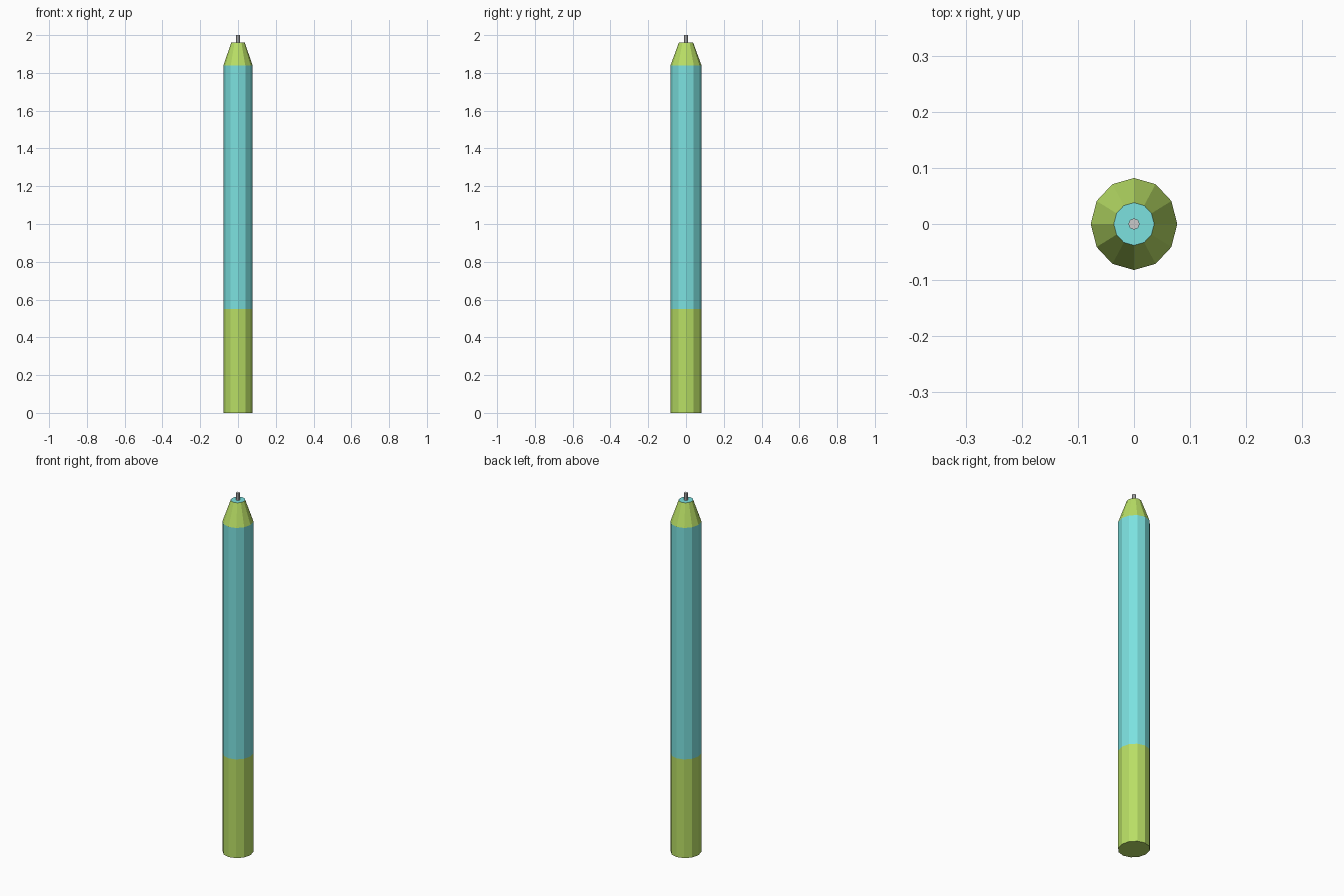
import bpy, bmesh
from math import cos, sin, tau

if "Cube" in bpy.data.objects:
    bpy.data.objects.remove(bpy.data.objects["Cube"])

RX, RY = 0.077, 0.082      # barrel is slightly oval
NX, NY = 0.036, 0.038      # blunt end of the nose


def material(name, color):
    m = bpy.data.materials.new(name)
    m.diffuse_color = (*color, 1)
    m.use_nodes = True
    m.node_tree.nodes["Principled BSDF"].inputs["Base Color"].default_value = m.diffuse_color
    return m


def tube(name, rings, sides, mat=None, cap_bottom=False, cap_top=False):
    """Flat-sided tube through oval rings given as (rx, ry, z)."""
    bm = bmesh.new()
    loops = [[bm.verts.new((rx * cos(tau * i / sides), ry * sin(tau * i / sides), z))
              for i in range(sides)] for rx, ry, z in rings]
    for a, b in zip(loops, loops[1:]):
        for i in range(sides):
            j = (i + 1) % sides
            bm.faces.new((a[i], a[j], b[j], b[i]))
    if cap_bottom:
        bm.faces.new(loops[0][::-1])
    if cap_top:
        bm.faces.new(loops[-1])
    mesh = bpy.data.meshes.new(name)
    bm.to_mesh(mesh)
    bm.free()
    obj = bpy.data.objects.new(name, mesh)
    bpy.context.collection.objects.link(obj)
    if mat:
        mesh.materials.append(mat)
    return obj


green = material("lime", (0.48, 0.73, 0.13))
cyan = material("aqua", (0.20, 0.75, 0.74))

# Lower grip, closed at the base
tube("grip", [(RX, RY, 0), (RX, RY, 0.55)], 12, green, cap_bottom=True)
# Long barrel
tube("barrel", [(RX, RY, 0.55), (RX, RY, 1.84)], 12, cyan)
# Tapered nose and its flat end
tube("nose", [(RX, RY, 1.84), (NX, NY, 1.96)], 12, green)
tube("nose_end", [(NX, NY, 1.959), (NX, NY, 1.96)], 12, cyan, cap_top=True)
# Fine writing tip
tube("tip", [(0.01, 0.01, 1.955), (0.01, 0.01, 2.0)], 8, cap_bottom=True, cap_top=True)
